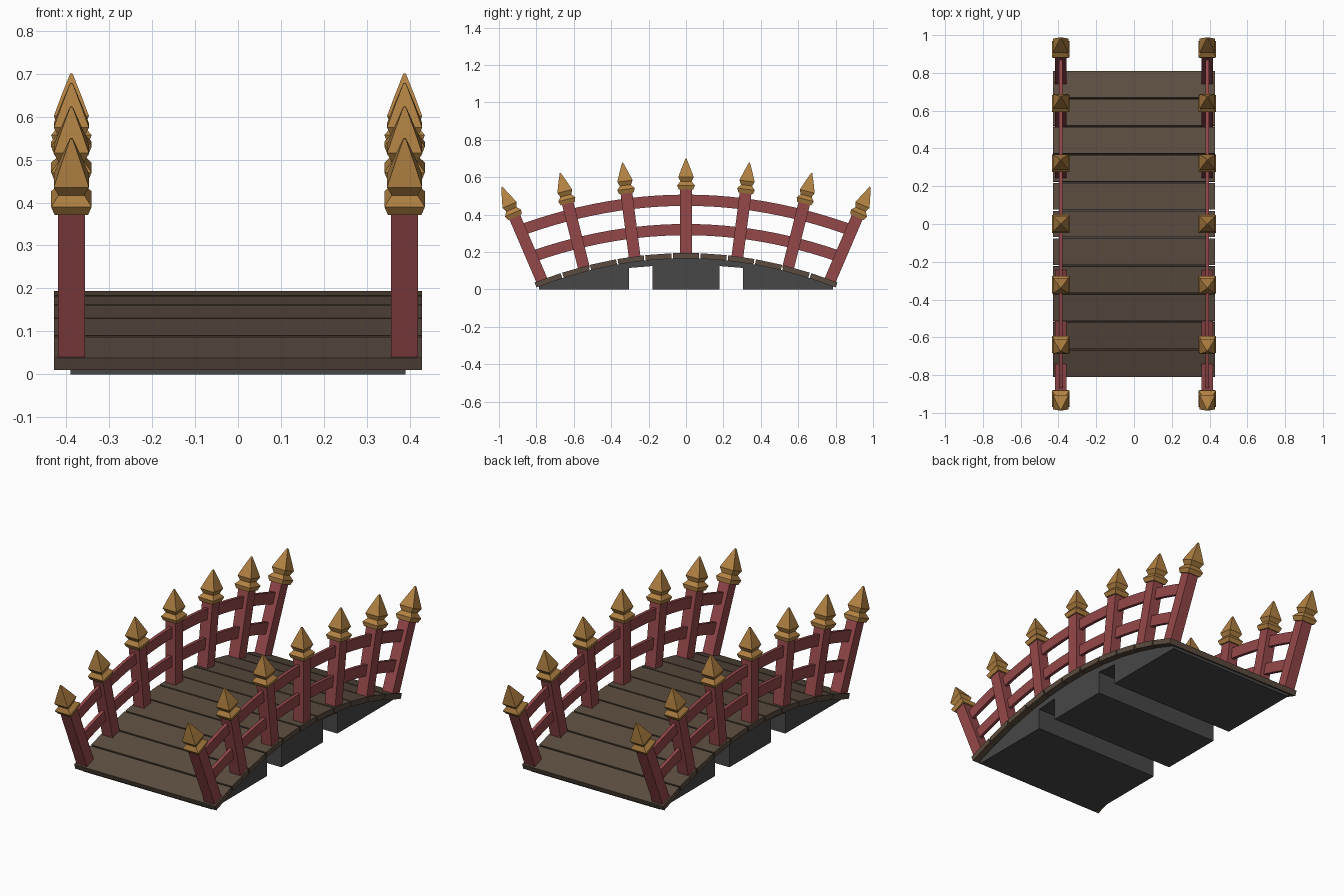
import bpy
import bmesh
import math
from mathutils import Matrix

cube = bpy.data.objects.get("Cube")
if cube:
    bpy.data.objects.remove(cube, do_unlink=True)


def material(name, colour):
    mat = bpy.data.materials.new(name)
    mat.diffuse_color = (*colour, 1)
    mat.use_nodes = True
    bsdf = mat.node_tree.nodes["Principled BSDF"]
    bsdf.inputs["Base Color"].default_value = (*colour, 1)
    bsdf.inputs["Roughness"].default_value = 0.9
    return mat


RED = material("red paint", (0.30, 0.064, 0.068))
GOLD = material("aged gold", (0.44, 0.22, 0.055))
WOOD = material("brown wood", (0.105, 0.073, 0.05))
STONE = material("dark grey stone", (0.063, 0.063, 0.063))


def finish(name, bm, mat):
    bmesh.ops.recalc_face_normals(bm, faces=bm.faces)
    mesh = bpy.data.meshes.new(name)
    bm.to_mesh(mesh)
    bm.free()
    mesh.materials.append(mat)
    obj = bpy.data.objects.new(name, mesh)
    bpy.context.collection.objects.link(obj)
    return obj


def prism(name, outline, x, half, mat):
    """Extrude a (y, z) outline along x."""
    bm = bmesh.new()
    face = bm.faces.new([bm.verts.new((x - half, y, z)) for y, z in outline])
    out = bmesh.ops.extrude_face_region(bm, geom=[face])
    moved = [v for v in out["geom"] if isinstance(v, bmesh.types.BMVert)]
    bmesh.ops.translate(bm, verts=moved, vec=(2 * half, 0, 0))
    return finish(name, bm, mat)


def square_stack(name, rings, matrix, mat):
    """Stack square rings given as (half width, height)."""
    bm = bmesh.new()
    corners = ((-1, -1), (1, -1), (1, 1), (-1, 1))
    loops = [[bm.verts.new((sx * w, sy * w, h)) for sx, sy in corners] for w, h in rings]
    for low, high in zip(loops, loops[1:]):
        for i in range(4):
            j = (i + 1) % 4
            bm.faces.new((low[i], low[j], high[j], high[i]))
    bm.faces.new(loops[0])
    bm.faces.new(loops[-1])
    bm.transform(matrix)
    return finish(name, bm, mat)


def arch(y, crown, bend):
    return crown - bend * y * y


def band(y0, y1, crown, bend, thick, steps):
    """Outline of a strip of even thickness below an arched line."""
    top, bottom = [], []
    for i in range(steps + 1):
        y = y0 + (y1 - y0) * i / steps
        z = arch(y, crown, bend)
        a = math.atan(2 * bend * y)
        top.append((y, z))
        bottom.append((y - thick * math.sin(a), z - thick * math.cos(a)))
    return top + bottom[::-1]


DECK = (0.195, 0.24)

# Deck planks
PITCH = 0.148
for i in range(-5, 6):
    y = i * PITCH
    edge = PITCH / 2 - 0.004
    prism(f"plank_{i + 6}", band(y - edge, y + edge, *DECK, 0.029, 1), 0, 0.428, WOOD)

# Stone base with two channels across it
END = 0.785
crest = [(y, arch(y, *DECK) - 0.029) for y in (END * i / 12 for i in range(-12, 13))]
under = [(END, 0)]
for s in (1, -1):
    notch = [(0.305, 0), (0.305, 0.115), (0.18, 0.125), (0.18, 0)]
    under += [(s * y, z) for y, z in notch[::s]]
under.append((-END, 0))
prism("stone_base", crest + under, 0, 0.39, STONE)

# Posts lean outwards along the arch: (y, lean in degrees, length scale)
STATIONS = [(0, 0, 1), (0.275, 7.3, 1), (0.548, 14, 1.02), (0.772, 23.2, 1.07)]
FINIAL = [(0.039, 0), (0.047, 0.022), (0.03, 0.043), (0.041, 0.066), (0.024, 0.112), (0.003, 0.165)]
for side, x in (("left", 0.388), ("right", -0.388)):
    number = 0
    for s in (-1, 1):
        for y, lean, scale in STATIONS:
            if y == 0 and s == 1:
                continue
            number += 1
            turn = Matrix.Rotation(math.radians(-s * lean), 4, "X")
            place = Matrix.Translation((x, s * y, arch(y, *DECK))) @ turn
            stretch = Matrix.Diagonal((1, 1, scale, 1))
            square_stack(f"{side}_post_{number}", [(0.0315, -0.012), (0.0315, 0.35)],
                         place @ stretch, RED)
            cap = place @ stretch @ Matrix.Translation((0, 0, 0.34))
            square_stack(f"{side}_finial_{number}", FINIAL, cap, GOLD)

    # Curved rails
    prism(f"{side}_upper_rail", band(-0.87, 0.87, 0.507, 0.203, 0.06, 24), x, 0.009, RED)
    prism(f"{side}_lower_rail", band(-0.82, 0.82, 0.35, 0.211, 0.06, 24), x, 0.009, RED)
